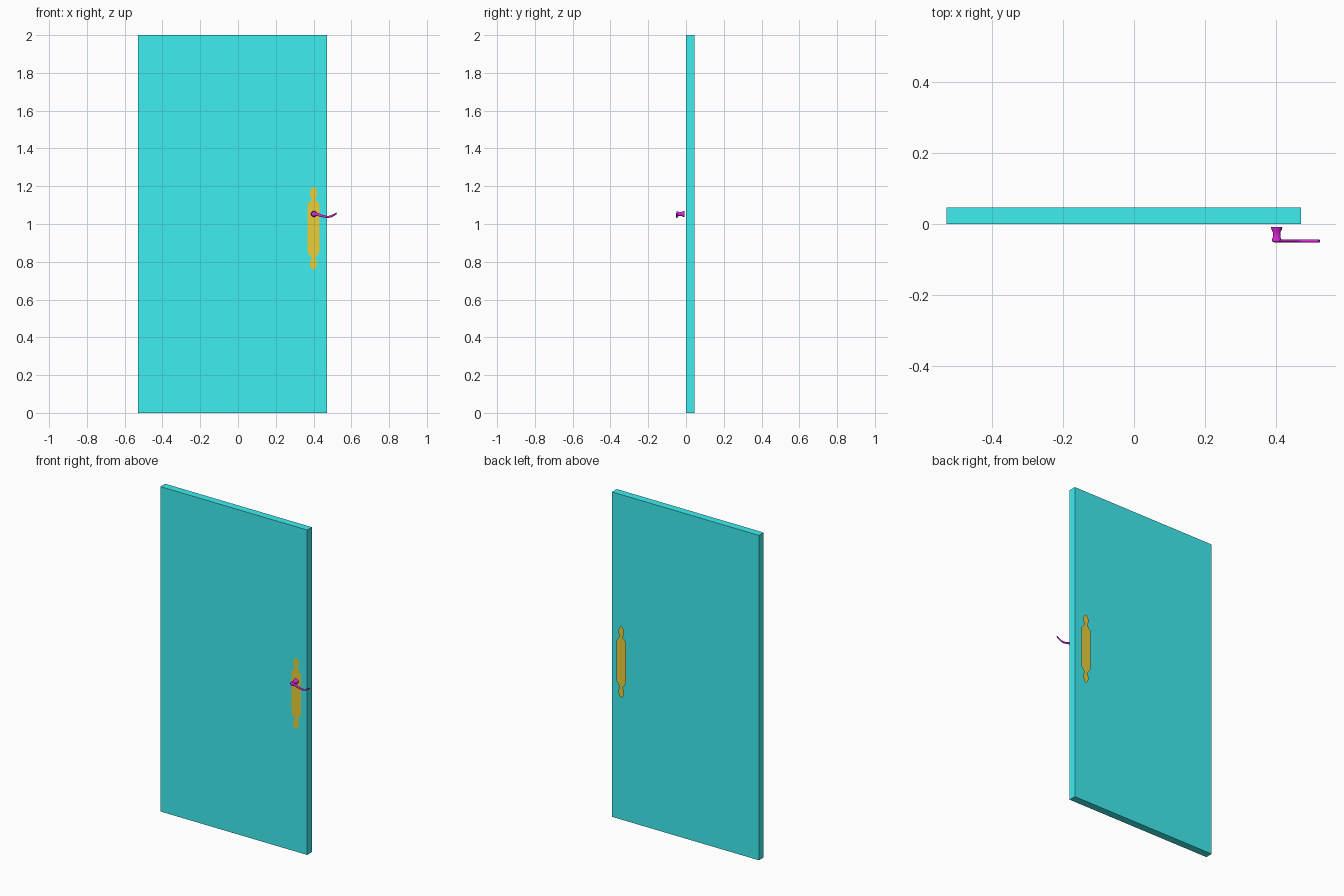
import bpy, bmesh, math
from mathutils import Vector

if "Cube" in bpy.data.objects:
    bpy.data.objects.remove(bpy.data.objects["Cube"])


def material(name, rgb):
    m = bpy.data.materials.new(name)
    m.diffuse_color = (*rgb, 1)
    m.use_nodes = True
    m.node_tree.nodes["Principled BSDF"].inputs["Base Color"].default_value = m.diffuse_color
    return m


CYAN = material("door_cyan", (0.05, 0.85, 0.88))
GOLD = material("plate_gold", (0.83, 0.62, 0.04))
PURPLE = material("handle_purple", (0.75, 0.02, 0.75))


def finish(bm, name, mat, smooth=False):
    me = bpy.data.meshes.new(name)
    bmesh.ops.recalc_face_normals(bm, faces=bm.faces)
    bm.to_mesh(me)
    bm.free()
    me.materials.append(mat)
    ob = bpy.data.objects.new(name, me)
    bpy.context.collection.objects.link(ob)
    if smooth:
        bpy.context.view_layer.objects.active = ob
        ob.select_set(True)
        bpy.ops.object.shade_smooth_by_angle(angle=math.radians(40))
        ob.select_set(False)
    return ob


# Door panel
bm = bmesh.new()
bmesh.ops.create_cube(bm, size=1)
bmesh.ops.scale(bm, vec=(1, 0.046, 2), verts=bm.verts)
bmesh.ops.translate(bm, vec=(-0.029, 0.023, 1), verts=bm.verts)
finish(bm, "door_panel", CYAN)

# Escutcheon plates: one quarter outline mirrored into a full silhouette
QUARTER = [(0.006, 0.218), (0.013, 0.208), (0.019, 0.192), (0.0195, 0.182),
           (0.016, 0.168), (0.011, 0.157), (0.011, 0.151), (0.019, 0.144),
           (0.024, 0.135), (0.032, 0.127)]


def plate(name, y, side):
    right = QUARTER + [(x, -z) for x, z in reversed(QUARTER)]
    outline = right + [(-x, z) for x, z in reversed(right)]
    bm = bmesh.new()
    base = [bm.verts.new((0.4 + x, y, 0.977 + z)) for x, z in outline]
    face = bm.faces.new(base)
    bm.normal_update()
    if face.normal.y * side < 0:
        face.normal_flip()
    # low straight edge, then bevelled border
    for thickness, depth in ((0.0005, 0.003), (0.006, 0.009)):
        bmesh.ops.inset_region(bm, faces=[face], thickness=thickness,
                               depth=depth, use_even_offset=True)
        bm.normal_update()
    finish(bm, name, GOLD)


plate("front_plate", 0, -1)
plate("back_plate", 0.046, 1)

# Handle spindle: turned profile (radius, y)
SPINDLE = [(0.016, -0.008), (0.015, -0.015), (0.011, -0.022), (0.0105, -0.036),
           (0.013, -0.043), (0.0125, -0.049), (0.008, -0.0515)]
bm = bmesh.new()
N = 24
rings = [[bm.verts.new((0.402 + r * math.cos(2 * math.pi * i / N), y,
                        1.053 + r * math.sin(2 * math.pi * i / N)))
          for i in range(N)] for r, y in SPINDLE]
for a, b in zip(rings, rings[1:]):
    for i in range(N):
        j = (i + 1) % N
        bm.faces.new((a[i], a[j], b[j], b[i]))
bm.faces.new(rings[0])
bm.faces.new(rings[-1])
finish(bm, "handle_spindle", PURPLE, True)

# Curved lever: elliptical section swept along a wave (x, z, half height)
PATH = [(0.395, 1.054, 0.010), (0.415, 1.052, 0.0085), (0.435, 1.046, 0.007),
        (0.455, 1.040, 0.006), (0.475, 1.037, 0.0055), (0.492, 1.040, 0.005),
        (0.508, 1.048, 0.005), (0.522, 1.057, 0.004)]
bm = bmesh.new()
N = 12
rings = []
for k, (x, z, h) in enumerate(PATH):
    p, q = PATH[max(k - 1, 0)], PATH[min(k + 1, len(PATH) - 1)]
    t = Vector((q[0] - p[0], 0, q[1] - p[1])).normalized()
    up = Vector((-t.z, 0, t.x))
    rings.append([bm.verts.new(Vector((x, -0.048, z))
                  + up * h * math.cos(2 * math.pi * i / N)
                  + Vector((0, 0.004 * math.sin(2 * math.pi * i / N), 0)))
                  for i in range(N)])
for a, b in zip(rings, rings[1:]):
    for i in range(N):
        j = (i + 1) % N
        bm.faces.new((a[i], a[j], b[j], b[i]))
bm.faces.new(rings[0])
bm.faces.new(rings[-1])
finish(bm, "handle_lever", PURPLE, True)
